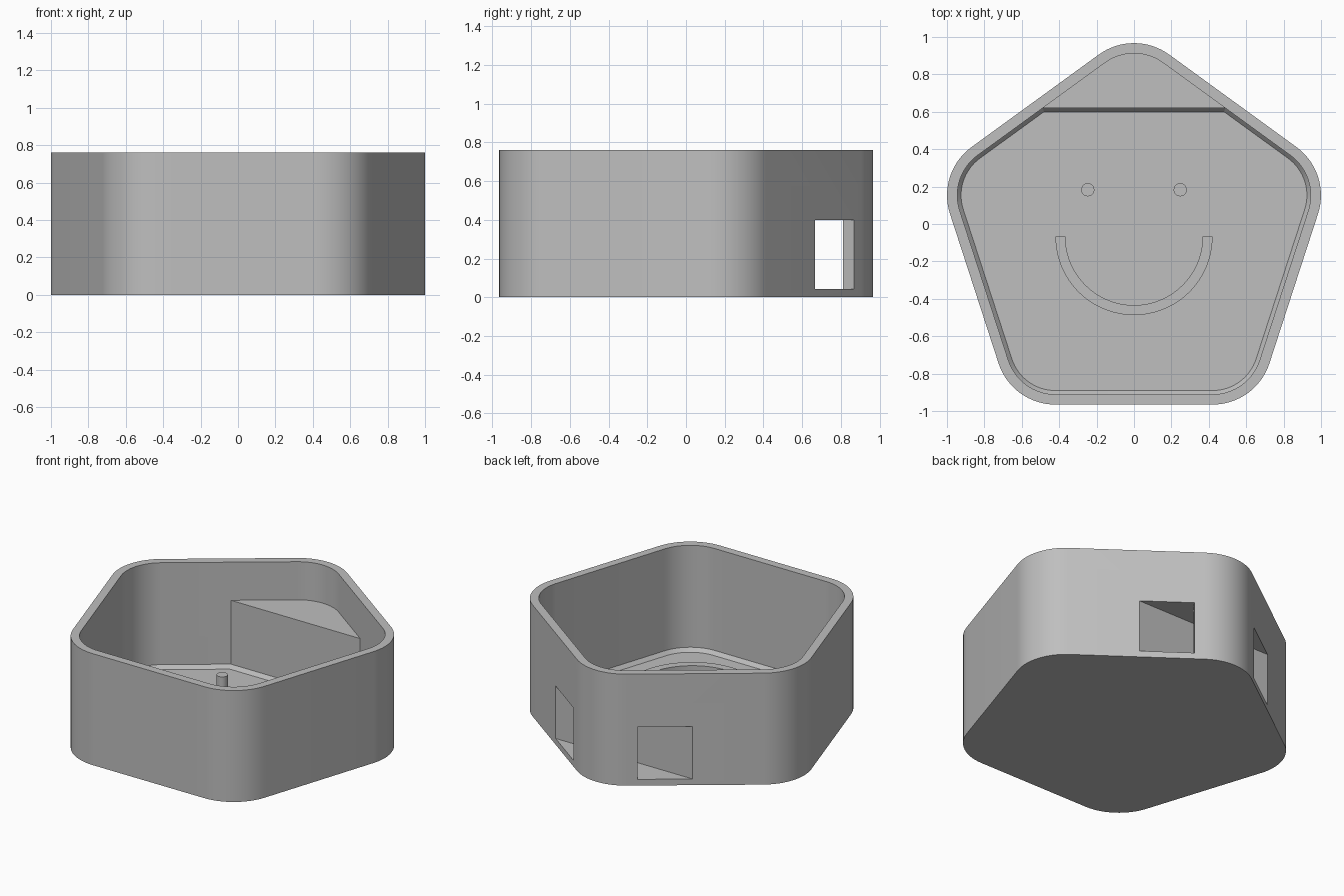
import bpy, bmesh, math
from mathutils import Vector

cube = bpy.data.objects.get("Cube")
if cube:
    bpy.data.objects.remove(cube, do_unlink=True)

# One plain grey for everything
grey = bpy.data.materials.new("light_grey")
grey.use_nodes = True
COLOR = (0.52, 0.52, 0.52, 1)
grey.diffuse_color = COLOR
grey.node_tree.nodes["Principled BSDF"].inputs["Base Color"].default_value = COLOR

# Rounded pentagon: arc centres on a circle, rounded by RADIUS
RING, RADIUS, CENTER_Y = 0.7145, 0.32, -0.0675
APOTHEM = RING * math.cos(math.radians(36)) + RADIUS
HEIGHT, FLOOR, FOOT = 0.76, 0.04, 0.065
WALL, FOOT_WALL = 0.055, 0.075
SHELF_Y, SHELF_Z = 0.62, 0.5


def corner(k, inset, steps=16):
    """Arc of corner k (0 is the rear one), running counter-clockwise."""
    mid = math.radians(90 + 72 * k)
    cx, cy = RING * math.cos(mid), CENTER_Y + RING * math.sin(mid)
    r = RADIUS - inset
    angles = [mid + math.radians(72) * (i / steps - 0.5) for i in range(steps + 1)]
    return [(cx + r * math.cos(a), cy + r * math.sin(a)) for a in angles]


def pentagon(inset):
    return [p for k in range(5) for p in corner(k, inset)]


def rear_wall(t, offset):
    """Point t along the rear +x wall, offset outwards from its outside."""
    n = Vector((math.cos(math.radians(54)), math.sin(math.radians(54))))
    p = n * (APOTHEM + offset) + Vector((-n.y, n.x)) * t
    return p.x, p.y + CENTER_Y


def rear_part(inset, y):
    """Rear tip of the pentagon, clipped along a line of constant y."""
    (x0, y0), (x1, y1) = rear_wall(0, -inset), rear_wall(0.4, -inset)
    x = x0 + (x1 - x0) * (y - y0) / (y1 - y0)
    return [(x, y)] + corner(0, inset) + [(-x, y)]


def loft(name, sections):
    """Solid through matching outlines, each given with its height."""
    bm = bmesh.new()
    rings = [[bm.verts.new((x, y, z)) for x, y in pts] for pts, z in sections]
    n = len(rings[0])
    for a, b in zip(rings, rings[1:]):
        for i in range(n):
            j = (i + 1) % n
            bm.faces.new((a[i], a[j], b[j], b[i]))
    bm.faces.new(rings[0][::-1])
    bm.faces.new(rings[-1])
    bmesh.ops.recalc_face_normals(bm, faces=bm.faces)
    mesh = bpy.data.meshes.new(name)
    bm.to_mesh(mesh)
    bm.free()
    mesh.materials.append(grey)
    obj = bpy.data.objects.new(name, mesh)
    bpy.context.collection.objects.link(obj)
    return obj


def activate(obj):
    bpy.ops.object.select_all(action="DESELECT")
    obj.select_set(True)
    bpy.context.view_layer.objects.active = obj


def smooth(obj):
    activate(obj)
    bpy.ops.object.shade_smooth_by_angle(angle=math.radians(25))


# Tray: outer wall, rim, inner wall and the sloped foot down to the floor
tray = loft("tray", [
    (pentagon(0), 0), (pentagon(0), HEIGHT),
    (pentagon(WALL), HEIGHT), (pentagon(WALL), FOOT),
    (pentagon(FOOT_WALL), FLOOR)])

# Rear compartment: block sunk into the walls, with a sloped foot in front
foot_y = SHELF_Y - (FOOT_WALL - WALL)
compartment = loft("rear_compartment", [
    (rear_part(0.03, foot_y), 0.02), (rear_part(0.03, foot_y), FLOOR),
    (rear_part(0.03, SHELF_Y), FOOT), (rear_part(0.03, SHELF_Y), SHELF_Z)])

# Hollow inside the compartment, opening through a window in each rear wall
side = [(0.65, 0.667), rear_wall(0.355, 0.05), rear_wall(0.355, -0.07)]
hollow = side + corner(0, 0.07) + [(-x, y) for x, y in reversed(side)]
cutter = loft("hollow_cutter", [(hollow, FLOOR + 0.002), (hollow, 0.4)])
for obj in (tray, compartment):
    mod = obj.modifiers.new("hollow", "BOOLEAN")
    mod.operation = "DIFFERENCE"
    mod.solver = "EXACT"
    mod.object = cutter
    activate(obj)
    bpy.ops.object.modifier_apply(modifier=mod.name)
bpy.data.objects.remove(cutter, do_unlink=True)


# Face standing up from the floor: two pegs for eyes and a curved rib
def arc(cx, cy, r, start, end, steps):
    angles = [math.radians(start + (end - start) * i / steps) for i in range(steps + 1)]
    return [(cx + r * math.cos(a), cy + r * math.sin(a)) for a in angles]


def raised(name, outline):
    return loft(name, [(outline, FLOOR - 0.01), (outline, 0.225)])


parts = [tray, compartment]
for name, x in (("left_eye", 0.247), ("right_eye", -0.247)):
    parts.append(raised(name, arc(x, 0.183, 0.035, 0, 360, 32)[:-1]))
parts.append(raised("smile", arc(0, -0.067, 0.42, 180, 360, 48)
                    + arc(0, -0.067, 0.367, 360, 180, 48)))

for obj in parts:
    smooth(obj)
